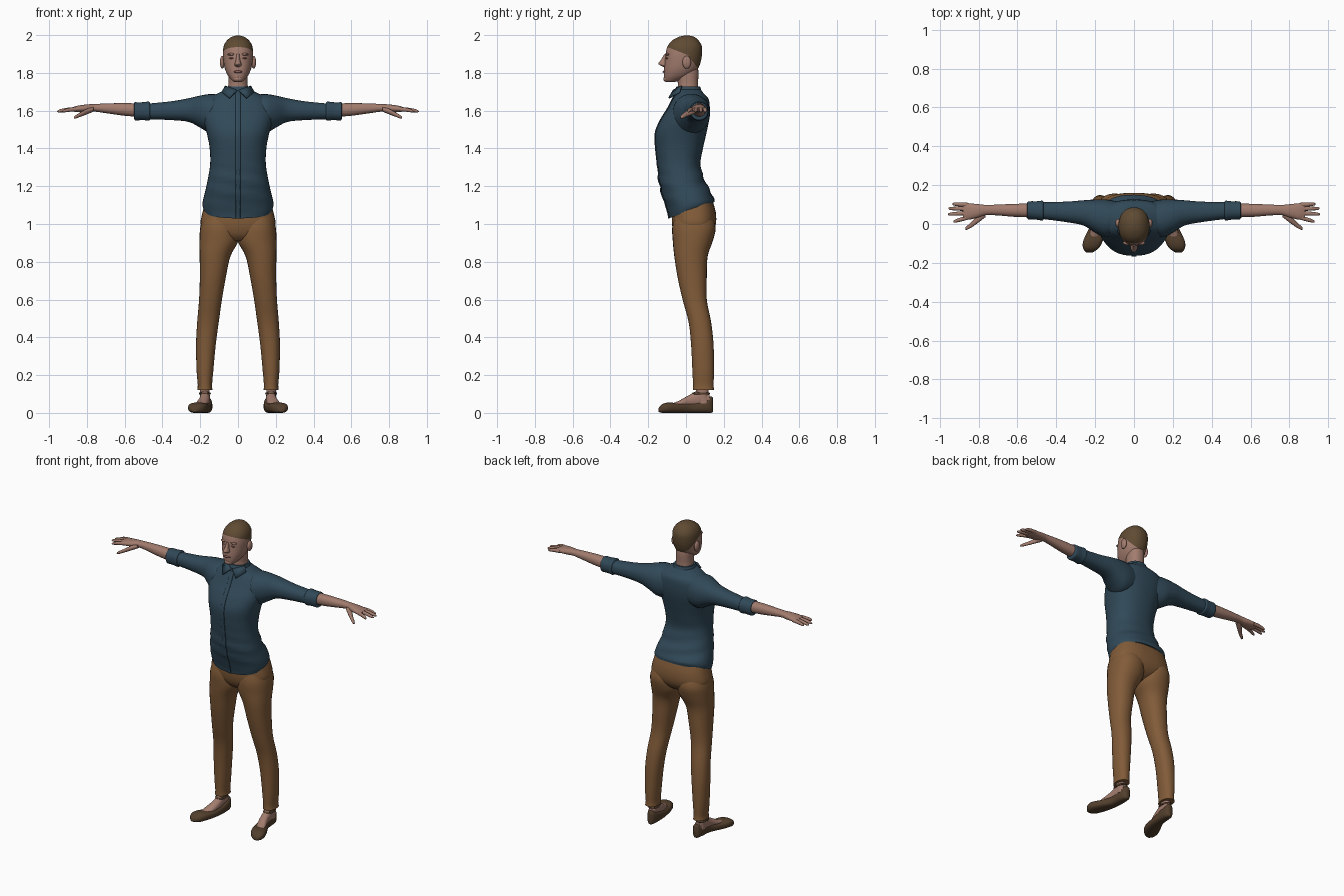
import bpy, bmesh, math
from mathutils import Vector

cube = bpy.data.objects.get("Cube")
if cube:
    bpy.data.objects.remove(cube)


def material(name, r, g, b):
    m = bpy.data.materials.new(name)
    m.use_nodes = True
    m.diffuse_color = (r, g, b, 1)
    m.node_tree.nodes["Principled BSDF"].inputs["Base Color"].default_value = (r, g, b, 1)
    return m


skin = material("skin", .36, .2, .155)
lips = material("lips", .25, .115, .095)
hair = material("cropped hair", .115, .07, .033)
shirt = material("blue shirt", .03, .066, .097)
pants = material("brown trousers", .22, .105, .04)
leather = material("shoe leather", .085, .05, .026)


def finish(name, bm, mat, angle=50):
    bmesh.ops.recalc_face_normals(bm, faces=bm.faces)
    mesh = bpy.data.meshes.new(name)
    bm.to_mesh(mesh)
    bm.free()
    mesh.materials.append(mat)
    ob = bpy.data.objects.new(name, mesh)
    bpy.context.collection.objects.link(ob)
    bpy.ops.object.select_all(action='DESELECT')
    ob.select_set(True)
    bpy.context.view_layer.objects.active = ob
    bpy.ops.object.shade_smooth_by_angle(angle=math.radians(angle))
    return ob


def spline(rows, steps):
    """Smooth interpolation through all the sections."""
    out = []
    for i in range(len(rows) - 1):
        a, b, c, d = (rows[max(i - 1, 0)], rows[i], rows[i + 1], rows[min(i + 2, len(rows) - 1)])
        for s in range(steps):
            t = s / steps
            out.append([q + .5 * t * (r - p + t * (2 * p - 5 * q + 4 * r - s4 + t * (3 * (q - r) + s4 - p)))
                        for p, q, r, s4 in zip(a, b, c, d)])
    return out + [list(rows[-1])]


def loft(name, axis, rows, mat, side=1, sides=28, steps=4, power=2.2, tweak=None):
    """Skin rounded sections: position on the axis, then low and high of the other two axes."""
    bm = bmesh.new()
    rings = []
    k = "xyz".index(axis)
    for pos, ulo, uhi, vlo, vhi in spline(rows, steps):
        ring = []
        for j in range(sides):
            a = math.tau * j / sides
            c, s = math.cos(a), math.sin(a)
            u = (ulo + uhi) / 2 + (uhi - ulo) / 2 * math.copysign(abs(c) ** (2 / power), c)
            v = (vlo + vhi) / 2 + (vhi - vlo) / 2 * math.copysign(abs(s) ** (2 / power), s)
            co = [u, v]
            co.insert(k, pos)
            co = Vector(co)
            if tweak:
                co = tweak(co)
            co.x *= side
            ring.append(bm.verts.new(co))
        rings.append(ring)
    for a, b in zip(rings, rings[1:]):
        for j in range(sides):
            n = (j + 1) % sides
            bm.faces.new((a[j], a[n], b[n], b[j]))
    bm.faces.new(rings[0])
    bm.faces.new(rings[-1])
    return finish(name, bm, mat)


def upright(rows):
    """Sections centred on x = 0: height, half width, front, back."""
    return [(z, -w, w, f, b) for z, w, f, b in rows]


def ball(name, mat, centre, size):
    bm = bmesh.new()
    bmesh.ops.create_uvsphere(bm, u_segments=16, v_segments=10, radius=1)
    for v in bm.verts:
        v.co = Vector(centre) + v.co * Vector(size)
    return finish(name, bm, mat)


# Shirt body with a hem that rises towards the back, and soft folds at the waist
def drape(co):
    low = max(0, min(1, (1.22 - co.z) / .18))
    co.z += low * (co.y + .09) * .36
    fold = math.exp(-((co.z - 1.2) / .09) ** 2) * .005
    co.y += fold * math.sin(co.z * 80 + co.x * 14)
    return co


torso = [(1.03, .18, -.09, .148), (1.08, .188, -.1, .145), (1.2, .167, -.137, .11),
         (1.31, .148, -.15, .077), (1.4, .15, -.16, .09), (1.48, .165, -.162, .108),
         (1.55, .183, -.135, .122), (1.61, .185, -.098, .126), (1.66, .16, -.072, .12),
         (1.69, .11, -.058, .095), (1.712, .066, -.055, .078)]
loft("shirt_body", "z", upright(torso), shirt, sides=40, steps=5, power=2.3, tweak=drape)

# Button placket and buttons down the shirt front
strip = [(z, .013, f - .004, f + .01) for z, w, f, b in torso[:-1]]
loft("shirt_placket", "z", upright(strip), shirt, power=5, steps=5, sides=16, tweak=drape)

# Collar band and folded points
loft("collar_band", "z", upright([(1.685, .074, -.062, .085), (1.71, .068, -.058, .08),
                                  (1.728, .062, -.05, .074)]), shirt)
for side, label in ((1, "left"), (-1, "right")):
    bm = bmesh.new()
    flap = [(.003, -.064, 1.705), (.066, -.02, 1.728), (.084, -.032, 1.695), (.045, -.088, 1.664)]
    bm.faces.new([bm.verts.new((x * side, y, z)) for x, y, z in flap])
    ob = finish(label + "_collar_point", bm, shirt)
    ob.modifiers.new("thickness", 'SOLIDIFY').thickness = .008

# Neck and head
loft("neck", "z", upright([(1.68, .06, -.05, .07), (1.74, .051, -.043, .064),
                           (1.8, .051, -.05, .066), (1.85, .05, -.04, .06)]), skin)
head = loft("head", "z", upright([
    (1.752, .02, -.105, -.06), (1.76, .032, -.114, -.03), (1.785, .053, -.117, .025),
    (1.82, .069, -.116, .062), (1.86, .077, -.112, .078), (1.9, .08, -.108, .085),
    (1.94, .076, -.098, .084), (1.97, .06, -.075, .068), (1.99, .035, -.04, .045),
    (1.997, .012, -.012, .02)]), skin, sides=40)

# Hairline: two slanted cuts, hair above either of them
head.data.materials.append(hair)
bm = bmesh.new()
bm.from_mesh(head.data)
cuts = [(Vector((0, .01, 1.895)), Vector((0, .38, 1)).normalized()),
        (Vector((0, .01, 1.895)), Vector((0, 1.35, 1)).normalized())]
for point, normal in cuts:
    bmesh.ops.bisect_plane(bm, geom=bm.verts[:] + bm.edges[:] + bm.faces[:],
                           plane_co=point, plane_no=normal)
for f in bm.faces:
    centre = f.calc_center_median()
    f.material_index = int(any((centre - p).dot(n) > 0 for p, n in cuts))
bm.to_mesh(head.data)
bm.free()

# Face
loft("nose", "z", upright([(1.832, .01, -.12, -.09), (1.84, .018, -.136, -.09), (1.85, .017, -.146, -.09),
                           (1.87, .011, -.132, -.09), (1.9, .008, -.114, -.09)]), skin, sides=16)
ball("mouth", lips, (0, -.113, 1.806), (.024, .011, .007))
ball("chin", skin, (0, -.102, 1.768), (.025, .018, .016))

for side, label in ((1, "left"), (-1, "right")):
    ball(label + "_ear", skin, (side * .083, .004, 1.856), (.013, .023, .034))
    ball(label + "_eye", lips, (side * .032, -.1, 1.878), (.015, .008, .005))
    ball(label + "_brow", skin, (side * .033, -.097, 1.898), (.024, .012, .007))

    # Sleeve and rolled cuff
    loft(label + "_sleeve", "x", [
        (.06, -.04, .11, 1.5, 1.68), (.14, -.07, .126, 1.48, 1.688), (.2, -.045, .126, 1.51, 1.68),
        (.26, -.008, .122, 1.54, 1.666), (.35, .01, .115, 1.55, 1.65), (.48, .027, .112, 1.555, 1.637)],
        shirt, side)
    loft(label + "_cuff", "x", [
        (.465, .026, .112, 1.557, 1.635), (.472, .018, .12, 1.547, 1.648), (.5, .022, .117, 1.55, 1.645),
        (.53, .024, .117, 1.549, 1.644), (.547, .025, .114, 1.55, 1.645), (.55, .036, .104, 1.565, 1.635)],
        shirt, side)

    # Forearm and palm
    loft(label + "_forearm", "x", [
        (.5, .034, .106, 1.566, 1.637), (.6, .036, .104, 1.573, 1.64), (.7, .044, .1, 1.587, 1.638),
        (.76, .046, .098, 1.595, 1.635), (.8, .034, .102, 1.592, 1.633), (.85, .022, .106, 1.592, 1.626),
        (.88, .026, .104, 1.597, 1.617)], skin, side)

    # Fingers taper and droop towards the tips; the thumb reaches forward and down
    digits = [("index", .93, .035, .012), ("middle", .957, .057, .05),
              ("ring", .955, .078, .08), ("little", .935, .098, .103)]
    for digit, tip, y0, y1 in digits:
        rows = []
        for t, r in ((0, .011), (.5, .0105), (.88, .008), (1, .003)):
            x, y, z = .85 + t * (tip - .85), y0 + t * (y1 - y0), 1.608 - .012 * t * t
            rows.append((x, y - r, y + r, z - r, z + r))
        loft(label + "_" + digit + "_finger", "x", rows, skin, side, sides=12)
    loft(label + "_thumb", "x", [
        (.765, .035, .075, 1.595, 1.62), (.8, .008, .05, 1.58, 1.61), (.835, -.017, .012, 1.567, 1.59),
        (.86, -.03, -.01, 1.558, 1.576), (.868, -.028, -.019, 1.56, 1.567)], skin, side, sides=14)

    # Trouser leg and its turned hem
    loft(label + "_trouser_leg", "z", [
        (1.04, .005, .185, -.06, .14), (.98, -.002, .2, -.073, .157), (.91, -.002, .204, -.07, .142),
        (.83, .04, .203, -.062, .115), (.72, .064, .202, -.045, .11), (.6, .085, .206, -.018, .11),
        (.48, .102, .216, .014, .133), (.36, .118, .222, .027, .146), (.22, .131, .219, .034, .148),
        (.15, .137, .213, .037, .146), (.12, .135, .216, .036, .149)], pants, side)

    # Foot, ankle strap and flat shoe
    loft(label + "_ankle", "z", [(.05, .148, .2, .06, .125), (.1, .15, .2, .055, .118),
                                 (.2, .15, .205, .05, .13)], skin, side)
    loft(label + "_foot", "y", [
        (.125, .15, .19, .04, .1), (.08, .148, .2, .03, .125), (.02, .15, .206, .03, .096),
        (-.04, .165, .226, .025, .063), (-.075, .185, .232, .025, .05)], skin, side)
    loft(label + "_ankle_strap", "z", [(.097, .146, .205, .035, .124), (.103, .144, .207, .032, .127),
                                       (.109, .147, .204, .037, .123)], leather, side)
    loft(label + "_shoe", "y", [
        (.142, .154, .178, .004, .08), (.132, .143, .19, 0, .088), (.1, .136, .199, 0, .076),
        (.03, .138, .205, 0, .058), (-.04, .148, .24, 0, .052), (-.09, .162, .262, 0, .055),
        (-.125, .182, .262, 0, .047), (-.146, .212, .246, .005, .025)], leather, side, power=2.7)

# Trouser hips
loft("trouser_hips", "z", upright([
    (1.14, .165, -.06, .135), (1.06, .188, -.074, .158), (.99, .196, -.073, .156),
    (.94, .14, -.058, .125), (.91, .06, -.03, .07)]), pants, sides=36, power=2.5)
